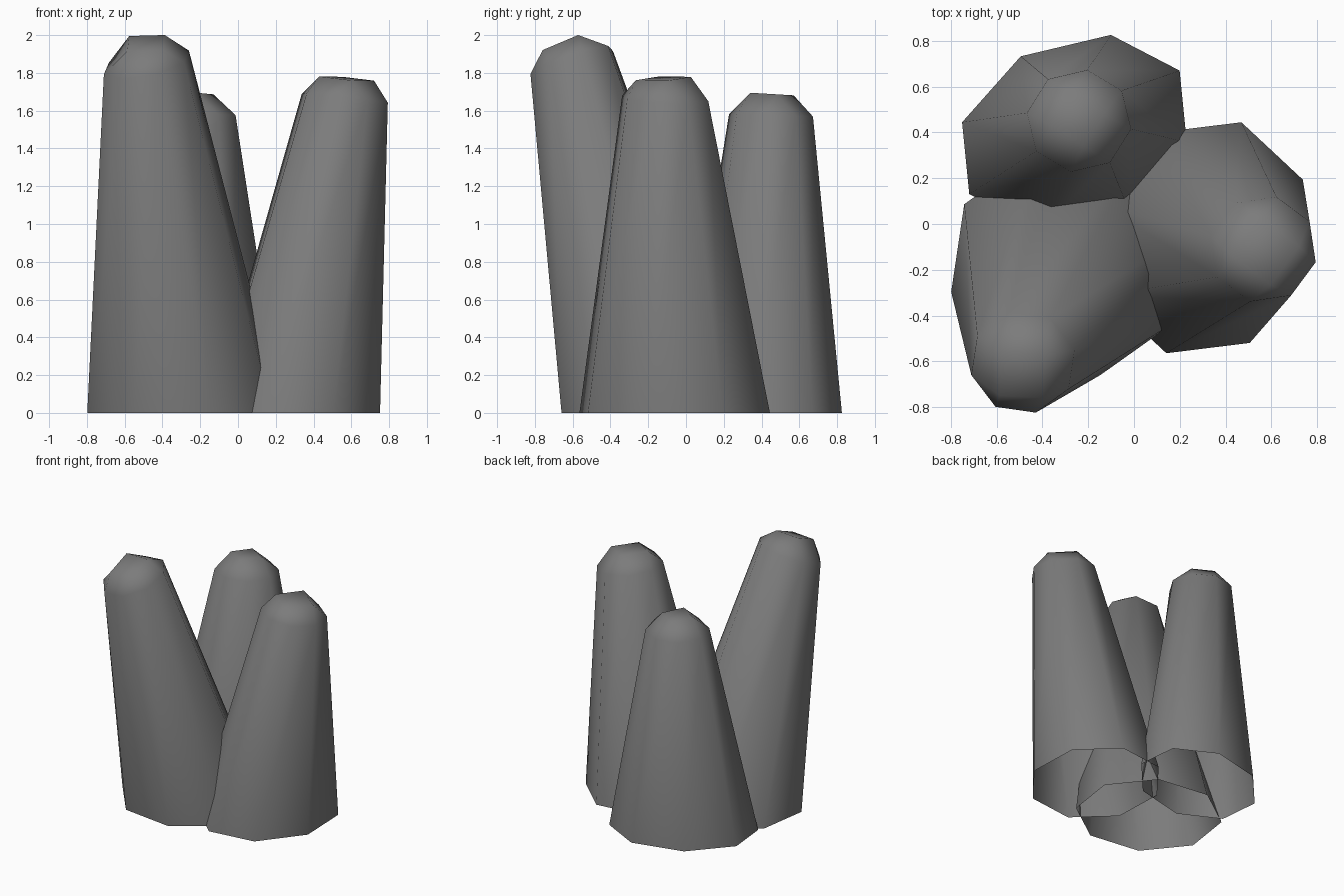
import bpy, bmesh, math
from mathutils import Vector

cube = bpy.data.objects.get("Cube")
if cube:
    bpy.data.objects.remove(cube, do_unlink=True)

SIDES = 8

stone = bpy.data.materials.new("dark grey stone")
stone.use_nodes = True
grey = (0.2, 0.2, 0.2, 1)
stone.diffuse_color = grey
stone.node_tree.nodes["Principled BSDF"].inputs["Base Color"].default_value = grey


def ring(bm, sides, center, rx, ry, phase, turn=0, slope=(0, 0)):
    """Elliptical ring of vertices, turned about z and leaning by slope."""
    verts = []
    c, s = math.cos(math.radians(turn)), math.sin(math.radians(turn))
    for i in range(sides):
        t = math.radians(phase) + math.tau * i / sides
        x, y = rx * math.cos(t), ry * math.sin(t)
        dx, dy = x * c - y * s, x * s + y * c
        offset = Vector((dx, dy, dx * slope[0] + dy * slope[1]))
        verts.append(bm.verts.new(Vector(center) + offset))
    return verts


def column(name, base, shoulder, cap):
    """Tapered leaning column, open below, closing to a small square cap."""
    bm = bmesh.new()
    low = ring(bm, SIDES, **base)
    high = ring(bm, SIDES, **shoulder)
    top = ring(bm, SIDES // 2, **cap)
    for i in range(SIDES):
        j = (i + 1) % SIDES
        bm.faces.new((low[i], low[j], high[j], high[i]))
        # Even sides close to a cap corner, odd sides to a cap edge
        if i % 2 == 0:
            bm.faces.new((high[i], high[j], top[i // 2]))
        else:
            bm.faces.new((high[i], high[j], top[j // 2], top[i // 2]))
    bm.faces.new(top)
    for face in bm.faces:
        face.smooth = True
    mesh = bpy.data.meshes.new(name)
    bm.to_mesh(mesh)
    bm.free()
    mesh.materials.append(stone)
    obj = bpy.data.objects.new(name, mesh)
    bpy.context.collection.objects.link(obj)


# Tallest column, front right
column("front_column",
       dict(center=(-0.28, -0.17, 0), rx=0.535, ry=0.505, phase=14.5),
       dict(center=(-0.485, -0.605, 1.855), rx=0.232, ry=0.225, phase=14, slope=(0.2, 0.33)),
       dict(center=(-0.487, -0.66, 1.958), rx=0.133, ry=0.133, phase=42, slope=(0.05, 0.42)))

# Middle column, left side
column("left_column",
       dict(center=(0.305, -0.06, 0), rx=0.47, ry=0.53, phase=0, turn=-18),
       dict(center=(0.565, -0.11, 1.665), rx=0.235, ry=0.235, phase=-14, slope=(-0.11, -0.04)),
       dict(center=(0.575, -0.12, 1.77), rx=0.147, ry=0.147, phase=8.5, slope=(-0.085, 0.05)))

# Shortest column, at the back
column("back_column",
       dict(center=(-0.26, 0.4, 0), rx=0.535, ry=0.403, phase=-36.5, turn=24),
       dict(center=(-0.24, 0.45, 1.575), rx=0.23, ry=0.225, phase=-9, slope=(0, -0.03)),
       dict(center=(-0.245, 0.455, 1.688), rx=0.118, ry=0.118, phase=13.5, slope=(0, -0.06)))
